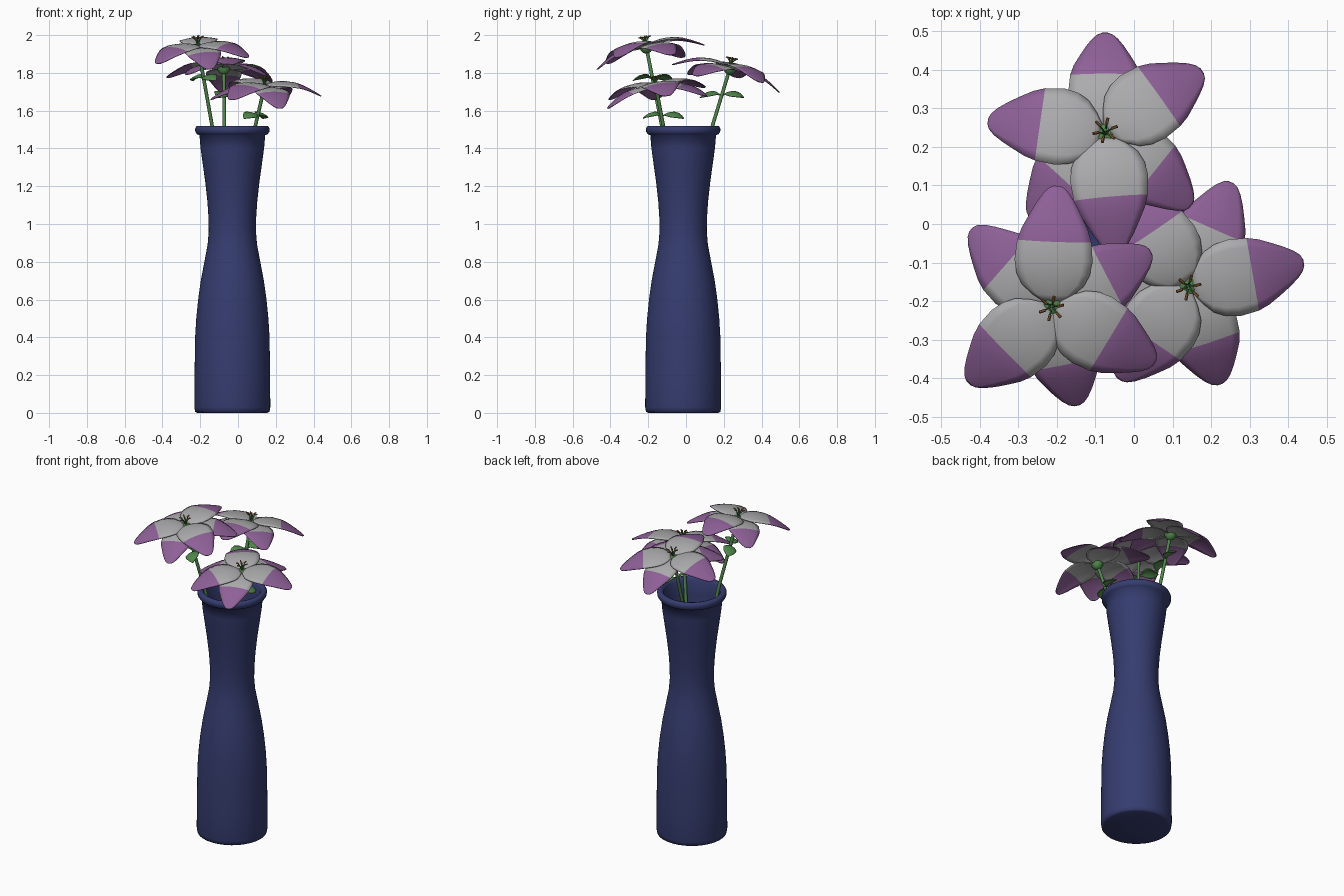
import bpy, bmesh, math
from mathutils import Vector, Matrix

if "Cube" in bpy.data.objects:
    bpy.data.objects.remove(bpy.data.objects["Cube"])


def material(name, rgb):
    m = bpy.data.materials.new(name)
    m.diffuse_color = (*rgb, 1)
    m.use_nodes = True
    m.node_tree.nodes["Principled BSDF"].inputs["Base Color"].default_value = m.diffuse_color
    return m


BLUE = material("vase blue", (0.036, 0.046, 0.160))
GREY = material("petal pale grey", (0.41, 0.41, 0.42))
PURPLE = material("petal purple", (0.27, 0.118, 0.31))
GREEN = material("stem green", (0.08, 0.24, 0.07))
BROWN = material("anther brown", (0.25, 0.11, 0.035))


def finish(name, bm, mats, angle=50, thickness=0):
    mesh = bpy.data.meshes.new(name)
    bm.to_mesh(mesh)
    bm.free()
    for m in mats:
        mesh.materials.append(m)
    ob = bpy.data.objects.new(name, mesh)
    bpy.context.collection.objects.link(ob)
    bpy.context.view_layer.objects.active = ob
    ob.select_set(True)
    bpy.ops.object.shade_smooth_by_angle(angle=math.radians(angle))
    ob.select_set(False)
    if thickness:
        mod = ob.modifiers.new("thickness", 'SOLIDIFY')
        mod.thickness = thickness
        mod.offset = 0
    return ob


def lathe(bm, profile, mat=Matrix(), sides=48):
    rings = [[bm.verts.new(mat @ Vector((r * math.cos(2 * math.pi * i / sides),
                                         r * math.sin(2 * math.pi * i / sides), z)))
              for i in range(sides)] for r, z in profile]
    for a, b in zip(rings, rings[1:]):
        for i in range(sides):
            j = (i + 1) % sides
            bm.faces.new((a[i], a[j], b[j], b[i]))
    bm.faces.new(rings[0][::-1])
    bm.faces.new(rings[-1])


def tube(bm, points, radius, sides=10, index=0):
    rings = []
    for k, p in enumerate(points):
        d = points[min(k + 1, len(points) - 1)] - points[max(k - 1, 0)]
        q = Vector((0, 0, 1)).rotation_difference(d)
        rings.append([bm.verts.new(p + q @ Vector((radius * math.cos(2 * math.pi * i / sides),
                      radius * math.sin(2 * math.pi * i / sides), 0))) for i in range(sides)])
    faces = [bm.faces.new(rings[0][::-1]), bm.faces.new(rings[-1])]
    for a, b in zip(rings, rings[1:]):
        faces += [bm.faces.new((a[i], a[(i + 1) % sides], b[(i + 1) % sides], b[i]))
                  for i in range(sides)]
    for f in faces:
        f.material_index = index


def blade(bm, mat, rows, cup, split=9.0, cols=8):
    """Petal or leaf along +x; rows are (distance, half width, height)."""
    grid = []
    for x, w, h in rows:
        grid.append([])
        for c in range(cols + 1):
            s = 2 * c / cols - 1
            grid[-1].append(bm.verts.new(mat @ Vector((x, s * w, h - cup * w * s * s))))
    for r in range(len(rows) - 1):
        for c in range(cols):
            f = bm.faces.new((grid[r][c], grid[r + 1][c], grid[r + 1][c + 1], grid[r][c + 1]))
            f.material_index = int(rows[r][0] >= split)


# Vase: outer wall, rolled rim, inner wall
bm = bmesh.new()
lathe(bm, [(0.185, 0), (0.197, 0.006), (0.201, 0.03), (0.2, 0.2), (0.197, 0.4), (0.191, 0.5),
           (0.181, 0.6), (0.167, 0.7), (0.148, 0.8), (0.131, 0.89), (0.125, 0.96), (0.126, 1.03),
           (0.132, 1.12), (0.143, 1.22), (0.157, 1.32), (0.168, 1.4), (0.174, 1.47),
           (0.188, 1.476), (0.196, 1.488), (0.197, 1.505), (0.191, 1.517), (0.18, 1.52),
           (0.168, 1.517), (0.160, 1.505), (0.155, 1.42), (0.142, 1.3), (0.118, 1.12),
           (0.110, 0.96), (0.13, 0.8), (0.165, 0.6), (0.183, 0.4), (0.185, 0.03)],
      Matrix.Translation((-0.03, -0.015, 0)), 64)
finish("vase", bm, [BLUE], 95)

PETAL = [(0.008, 0.018, 0), (0.03, 0.052, 0.008), (0.055, 0.08, 0.014), (0.085, 0.095, 0.018),
         (0.12, 0.101, 0.019), (0.17, 0.096, 0.012), (0.2, 0.086, 0.003), (0.23, 0.070, -0.010),
         (0.26, 0.053, -0.025), (0.285, 0.036, -0.039), (0.3, 0.021, -0.048), (0.306, 0.007, -0.052)]
LEAF = [(0, 0.004, 0), (0.02, 0.008, 0.010), (0.035, 0.026, 0.016), (0.06, 0.040, 0.018),
        (0.085, 0.035, 0.012), (0.105, 0.020, 0.001), (0.12, 0.003, -0.012)]

# Each flower: centre, facing normal, upper and lower petal angles,
# stem points below the head, leaf height and leaf angles
FLOWERS = [
    ("back", (-0.075, 0.235, 1.835), (0, 0.20, 1), (35, 172, 275), (90, -38, 227),
     [(-0.072, 0.14, 1.52), (-0.06, 0.02, 1.0), (-0.05, -0.07, 0.3)], 1.68, (75, 255)),
    ("left", (-0.212, -0.212, 1.947), (-0.05, -0.17, 1), (88, -31, 224), (139, 27, -78),
     [(-0.137, -0.128, 1.52), (-0.07, -0.035, 1.0), (0.0, 0.06, 0.3)], 1.77, (-60, 120)),
    ("right", (0.14, -0.16, 1.735), (0.04, -0.13, 1), (10, 124, 235), (66, 183, -72),
     [(0.092, -0.12, 1.52), (0.0, -0.03, 1.0), (-0.12, 0.05, 0.3)], 1.57, (75, 235)),
]

for name, centre, normal, upper, lower, path, leaf_z, leaf_angles in FLOWERS:
    c = Vector(centre)
    tilt = Vector((0, 0, 1)).rotation_difference(Vector(normal)).to_matrix().to_4x4()
    head = Matrix.Translation(c) @ tilt

    # Petals: two layers of three, purple beyond the split; lower layer droops more
    bm = bmesh.new()
    for angles, drop, pitch, size in ((upper, 0.0, 0, 1.0), (lower, -0.012, 5, 0.94)):
        for a in angles:
            turn = Matrix.Rotation(math.radians(a), 4, 'Z')
            droop = Matrix.Rotation(math.radians(pitch), 4, 'Y')
            blade(bm, head @ Matrix.Translation((0, 0, drop)) @ turn @ droop
                  @ Matrix.Scale(size, 4), PETAL, 0.13, 0.165)
    finish(name + "_petals", bm, [GREY, PURPLE], 80, 0.004)

    # Stem and calyx
    bm = bmesh.new()
    pts = [c + tilt @ Vector((0, 0, -0.01))] + [Vector(p) for p in path]
    tube(bm, pts, 0.0095)
    lathe(bm, [(0.010, -0.045), (0.022, -0.037), (0.032, -0.022), (0.034, -0.01), (0.02, 0.004)],
          head, 16)
    finish(name + "_stem", bm, [GREEN])

    # Pair of leaves on the stem
    bm = bmesh.new()
    t = (leaf_z - pts[1].z) / (pts[0].z - pts[1].z)
    root = pts[1].lerp(pts[0], t)
    for a, roll in zip(leaf_angles, (20, -20)):
        blade(bm, Matrix.Translation(root) @ Matrix.Rotation(math.radians(a), 4, 'Z')
              @ Matrix.Rotation(math.radians(roll), 4, 'X'), LEAF, 0.2)
    finish(name + "_leaves", bm, [GREEN], 80, 0.004)

    # Stamens: six filaments with anthers around a pistil
    bm = bmesh.new()
    tube(bm, [head @ Vector((0, 0, z)) for z in (0, 0.05)], 0.004, 8)
    for k in range(6):
        turn = head @ Matrix.Rotation(k * math.pi / 3 + 0.3, 4, 'Z')
        tube(bm, [turn @ Vector(p) for p in ((0.003, 0, 0), (0.01, 0, 0.025), (0.024, 0, 0.042))],
             0.0025, 6)
        tube(bm, [turn @ Vector(p) for p in ((0.017, 0, 0.040), (0.033, 0, 0.045))], 0.004, 6, 1)
    finish(name + "_stamens", bm, [GREEN, BROWN])
